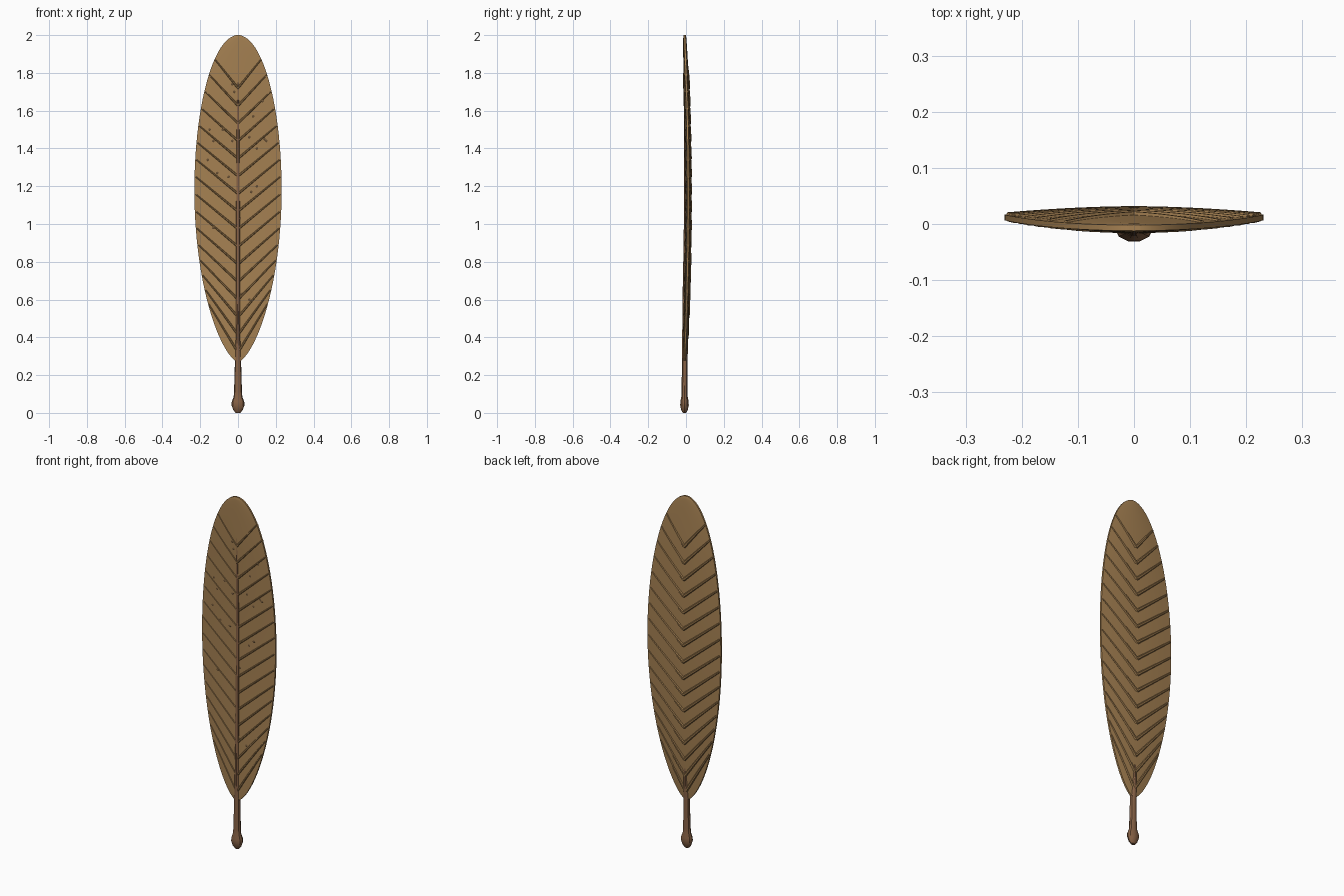
import bpy, bmesh, math
from mathutils import Matrix, Vector

if "Cube" in bpy.data.objects:
    bpy.data.objects.remove(bpy.data.objects["Cube"])

def material(name, rgb):
    m = bpy.data.materials.new(name)
    m.diffuse_color = (*rgb, 1)
    m.use_nodes = True
    m.node_tree.nodes["Principled BSDF"].inputs["Base Color"].default_value = m.diffuse_color
    return m

LEAF = material("leaf_tan", (0.38, 0.22, 0.085))
VEIN = material("vein_tan", (0.31, 0.18, 0.07))
STEM = material("stem_brown", (0.24, 0.12, 0.06))
SPOT = material("spot_brown", (0.14, 0.08, 0.035))

def finish(name, bm, mat, angle=35):
    bmesh.ops.recalc_face_normals(bm, faces=bm.faces[:])
    me = bpy.data.meshes.new(name)
    bm.to_mesh(me)
    bm.free()
    ob = bpy.data.objects.new(name, me)
    bpy.context.collection.objects.link(ob)
    me.materials.append(mat)
    bpy.ops.object.select_all(action='DESELECT')
    ob.select_set(True)
    bpy.context.view_layer.objects.active = ob
    bpy.ops.object.shade_smooth_by_angle(angle=math.radians(angle))
    return ob

def loft(bm, rings):
    vs = [[bm.verts.new(p) for p in r] for r in rings]
    n = len(vs[0])
    for a, b in zip(vs, vs[1:]):
        for i in range(n):
            j = (i + 1) % n
            bm.faces.new((a[i], a[j], b[j], b[i]))
    bm.faces.new(vs[0][::-1])
    bm.faces.new(vs[-1])

# Blade shape: half width, bowed centre line, half thickness
Z0, Z1, ZM = 0.27, 2.0, 1.18

def width(z):
    u = (z - ZM) / (Z1 - ZM) if z > ZM else (ZM - z) / (ZM - Z0)
    return 0.231 * max(1 - u * u, 0) ** (0.5 if z > ZM else 0.65)

def centre(z):
    t = min(max((z - Z0) / (Z1 - Z0), 0), 1)
    return -0.007 + 0.019 * math.sin(math.pi * t)

def thick(x, z):
    w = max(width(z), 0.001)
    s = min(abs(x) / w, 1)
    mid = 0.006 + 0.008 * min(1, w / 0.17)
    return 0.005 + (mid - 0.005) * (1 - s * s)

# Blade
bm = bmesh.new()
rings = []
S = [-1 + i / 5 for i in range(11)]
for i in range(1, 48):
    z = (Z0 + Z1) / 2 - (Z1 - Z0) / 2 * math.cos(math.pi * i / 48)
    if i == 47:
        z = Z1
    w = max(width(z), 0.012)
    front = [(w * s, centre(z) - thick(w * s, z), z) for s in S]
    back = [(w * s, centre(z) + thick(w * s, z), z) for s in reversed(S)]
    rings.append(front + back)
loft(bm, rings)
finish("leaf_blade", bm, LEAF)

# Side veins, laid on the front (-1) and back (+1) surfaces
def vein(bm, z0, slope, side, face, rx, ry):
    x_end = 0
    while x_end < 0.97 * width(z0 + slope * x_end):
        x_end += 0.002
    d = Vector((1, 0, slope)).normalized()
    n = Vector((-d.z, 0, d.x))
    rings = []
    for k in range(8):
        x = x_end * k / 7
        z = z0 + slope * x
        f = 1 - 0.45 * k / 7
        c = Vector((x, centre(z) + face * thick(x, z), z))
        ring = []
        for a in range(6):
            t = a * math.pi / 3
            p = c + n * (rx * f * math.cos(t)) + Vector((0, ry * f * math.sin(t), 0))
            ring.append((p.x * side, p.y, p.z))
        rings.append(ring)
    loft(bm, rings)

for name, face, rx, ry in (("front_veins", -1, 0.006, 0.004), ("back_veins", 1, 0.009, 0.007)):
    bm = bmesh.new()
    for i in range(16):
        z = 0.32 + 1.4 * i / 15
        slope = 0.82 + 0.6 * abs((z - 1.1) / 0.7) ** 3
        for side in (-1, 1):
            vein(bm, z, slope, side, face, rx, ry)
    finish(name, bm, VEIN)

# Stem with knob, running up into the front midrib: z, x radius, y radius, y
PROFILE = [(0.0, 0.012, 0.009, -0.008), (0.015, 0.025, 0.018, -0.008),
           (0.04, 0.034, 0.024, -0.008), (0.06, 0.033, 0.023, -0.008),
           (0.085, 0.023, 0.018, -0.008), (0.11, 0.021, 0.017, -0.008),
           (0.25, 0.017, 0.015, -0.007), (0.4, 0.014, 0.017, -0.004),
           (0.52, 0.012, 0.015, -0.005), (0.65, 0.011, 0.009, -0.009),
           (0.9, 0.010, 0.008, -0.005), (1.2, 0.009, 0.007, -0.003),
           (1.5, 0.007, 0.006, -0.005), (1.77, 0.003, 0.003, -0.010)]
bm = bmesh.new()
loft(bm, [[(rx * math.cos(a * math.pi / 5), y + ry * math.sin(a * math.pi / 5), z)
           for a in range(10)] for z, rx, ry, y in PROFILE])
finish("stem_and_midrib", bm, STEM)

# Small raised spots on the front
SPOTS = [(-.03, 1.74), (-.02, 1.70), (.13, 1.65), (.08, 1.57), (-.15, 1.50),
         (-.08, 1.50), (-.13, 1.44), (-.03, 1.44), (.06, 1.46), (.14, 1.45),
         (.15, 1.44), (.10, 1.40), (-.16, 1.34), (-.11, 1.27), (-.05, 1.25),
         (.10, 1.20), (.07, 1.17), (.01, 1.03), (-.13, .98), (.02, .63),
         (.06, .60), (.085, .61)]
bm = bmesh.new()
for x, z in SPOTS:
    m = Matrix.Translation((x, centre(z) - thick(x, z), z)) @ Matrix.Diagonal((1, 0.4, 1, 1))
    bmesh.ops.create_icosphere(bm, subdivisions=1, radius=0.008, matrix=m)
finish("front_spots", bm, SPOT)
